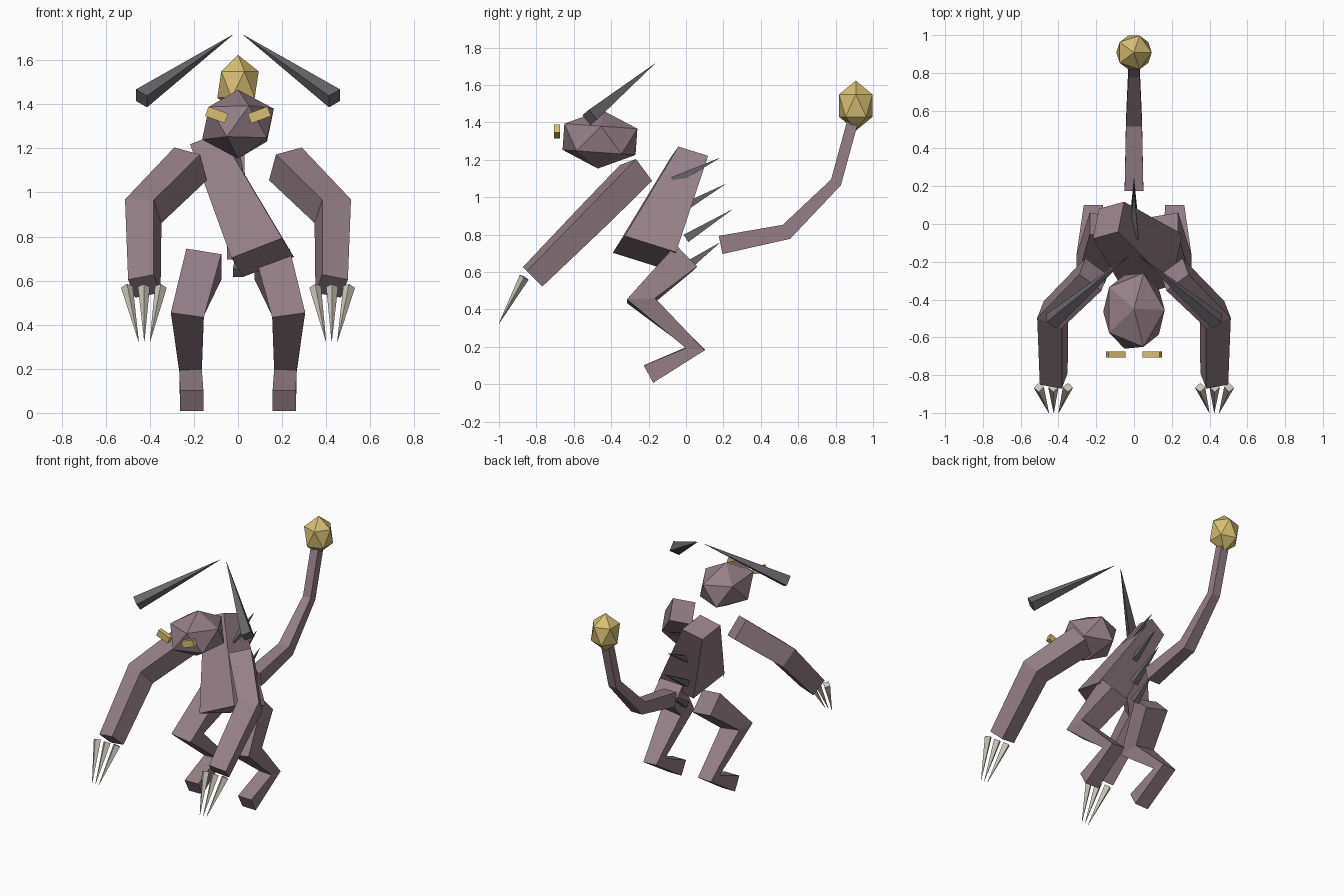
import bpy, bmesh
from math import cos, sin, pi, radians
from mathutils import Vector, Matrix

cube = bpy.data.objects.get("Cube")
if cube:
    bpy.data.objects.remove(cube, do_unlink=True)


def material(name, rgb):
    mat = bpy.data.materials.new(name)
    mat.use_nodes = True
    mat.diffuse_color = (*rgb, 1)
    bsdf = next(n for n in mat.node_tree.nodes if n.type == 'BSDF_PRINCIPLED')
    bsdf.inputs["Base Color"].default_value = (*rgb, 1)
    return mat


SKIN = material("mauve skin", (0.30, 0.21, 0.24))
HORN = material("dark grey horn", (0.14, 0.13, 0.14))
CLAW = material("pale claw", (0.60, 0.57, 0.48))
GOLD = material("gold", (0.68, 0.52, 0.17))


def finish(name, bm, mat):
    bmesh.ops.recalc_face_normals(bm, faces=bm.faces)
    mesh = bpy.data.meshes.new(name)
    bm.to_mesh(mesh)
    bm.free()
    mesh.materials.append(mat)
    obj = bpy.data.objects.new(name, mesh)
    bpy.context.collection.objects.link(obj)
    return obj


def skin_rings(bm, rings):
    """Join four-sided rings into a closed tube."""
    for a, b in zip(rings, rings[1:]):
        for i in range(4):
            j = (i + 1) % 4
            bm.faces.new((a[i], a[j], b[j], b[i]))
    bm.faces.new(rings[0])
    bm.faces.new(rings[-1])


def limb(name, points, radii, mat, roll=0, side=1):
    """Square tube along a bent path, mirrored when side is -1."""
    pts = [Vector(p) for p in points]
    bm = bmesh.new()
    rings = []
    for k, p in enumerate(pts):
        t = Vector()
        if k > 0:
            t += (p - pts[k - 1]).normalized()
        if k < len(pts) - 1:
            t += (pts[k + 1] - p).normalized()
        t.normalize()
        s = Vector((1, 0, 0))
        s = (s - t * s.dot(t)).normalized()
        n = t.cross(s)
        ring = []
        for i in range(4):
            a = radians(roll) + pi / 4 + i * pi / 2
            q = p + (s * cos(a) + n * sin(a)) * radii[k]
            ring.append(bm.verts.new((q.x * side, q.y, q.z)))
        rings.append(ring)
    skin_rings(bm, rings)
    return finish(name, bm, mat)


def spike(name, base, tip, radius, mat, roll=0, side=1):
    return limb(name, (base, tip), (radius, 0.001), mat, roll, side)


def faceted_ball(name, centre, scale, mat, tilt=0):
    bm = bmesh.new()
    bmesh.ops.create_icosphere(bm, subdivisions=1, radius=1)
    bm.transform(Matrix.Translation(centre) @ Matrix.Rotation(radians(tilt), 4, 'X')
                 @ Matrix.Diagonal((*scale, 1)))
    return finish(name, bm, mat)


# Torso: slanted block tapering to the shoulders
u, v = Vector((0.115, 0.032, 0.045)), Vector((0.027, 0.137, -0.043))
bm = bmesh.new()
ends = ((Vector((0.112, -0.222, 0.705)), 1), (Vector((-0.135, 0.02, 1.22)), 0.58))
skin_rings(bm, [[bm.verts.new(c + (u * a + v * b) * s)
                 for a, b in ((-1, -1), (1, -1), (1, 1), (-1, 1))] for c, s in ends])
finish("torso", bm, SKIN)

# Head, tail and tail tip
faceted_ball("head", (0, -0.46, 1.31), (0.182, 0.23, 0.157), SKIN, -4)
limb("tail", ((0, 0.185, 0.745), (0, 0.537, 0.815), (0, 0.802, 1.08), (0, 0.895, 1.42)),
     (0.07, 0.06, 0.043, 0.042), SKIN)
faceted_ball("tail_ball", (0, 0.908, 1.49), (0.105, 0.105, 0.134), GOLD)

# Spines down the back
spines = (((-0.07, 1.085), (0.18, 1.21)), ((-0.03, 0.935), (0.21, 1.07)),
          ((0, 0.78), (0.245, 0.933)), ((0.01, 0.635), (0.18, 0.757)))
for i, (base, tip) in enumerate(spines):
    spike(f"back_spine_{i + 1}", (0, *base), (0, *tip), 0.033, HORN)

# Paired parts
for label, side in (("left", 1), ("right", -1)):
    limb(f"{label}_arm", ((0.215, -0.267, 1.13), (0.43, -0.48, 0.915), (0.425, -0.82, 0.575)),
         (0.105, 0.1, 0.085), SKIN, -15, side)
    limb(f"{label}_leg", ((0.155, -0.01, 0.675), (0.23, -0.24, 0.447),
                          (0.215, 0.05, 0.19), (0.21, -0.2, 0.055)),
         (0.115, 0.107, 0.072, 0.075), SKIN, 0, side)
    for i in (-1, 0, 1):
        spike(f"{label}_claw_{i + 2}", (0.427 + 0.077 * i, -0.865, 0.572),
              (0.425 + 0.026 * i, -1, 0.325), 0.027, CLAW, 45, side)
    spike(f"{label}_horn", (0.438, -0.515, 1.427), (0.026, -0.167, 1.714), 0.048, HORN, 0, side)

    # Eye: thin slanted plate in front of the head
    bm = bmesh.new()
    bmesh.ops.create_cube(bm, size=1)
    bm.transform(Matrix.Translation((0.097 * side, -0.69, 1.352))
                 @ Matrix.Rotation(radians(-20 * side), 4, 'Y')
                 @ Matrix.Diagonal((0.095, 0.032, 0.046, 1)))
    finish(f"{label}_eye", bm, GOLD)
